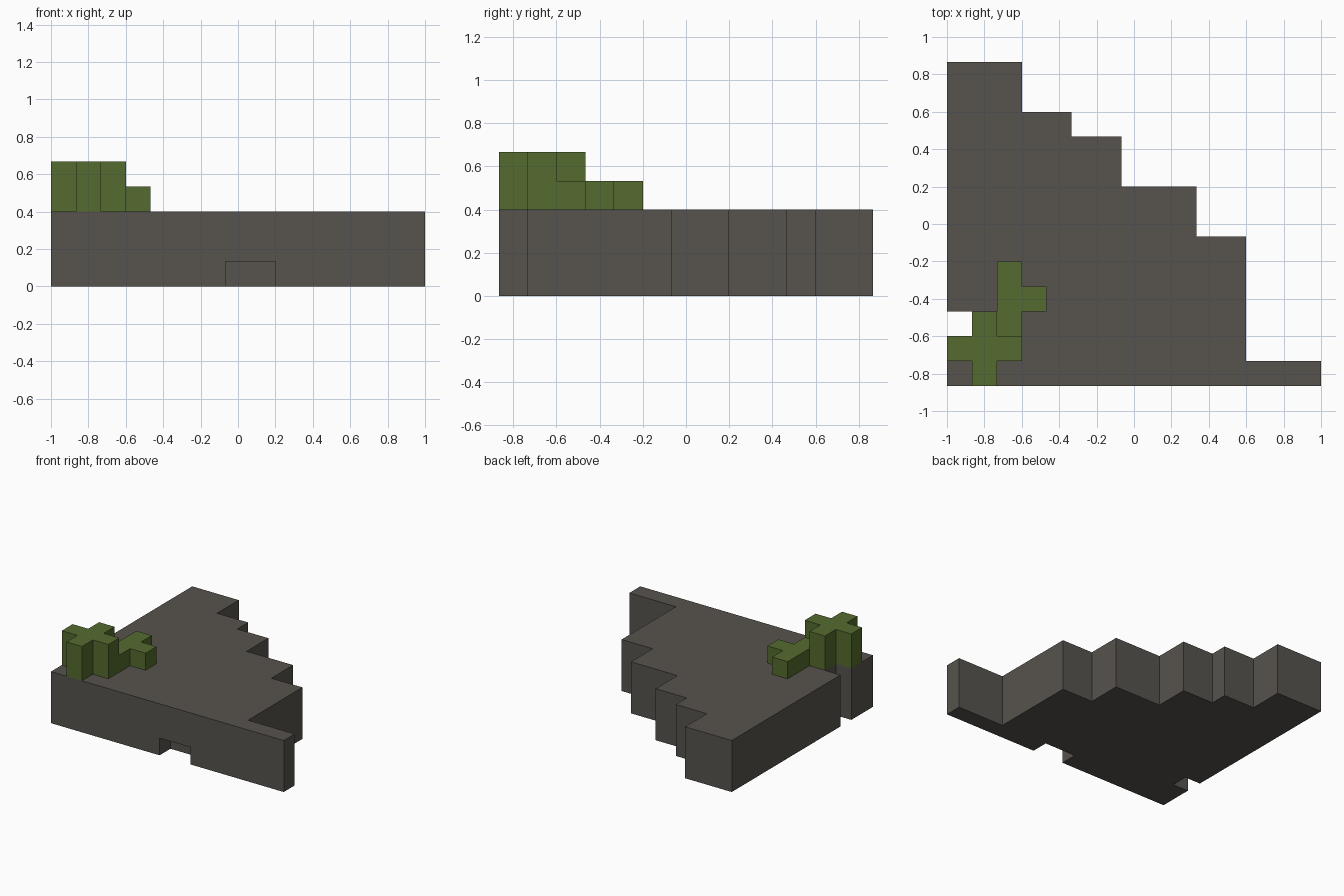
import bpy
import bmesh

if "Cube" in bpy.data.objects:
    bpy.data.objects.remove(bpy.data.objects["Cube"])

U = 1 / 15  # grid step; every corner of the model lies on it


def material(name, rgb):
    m = bpy.data.materials.new(name)
    m.diffuse_color = (*rgb, 1)
    m.use_nodes = True
    m.node_tree.nodes["Principled BSDF"].inputs["Base Color"].default_value = m.diffuse_color
    return m


def prism(name, outline, z0, z1, mat=None):
    """Extrude a counter-clockwise outline (grid steps) from z0 to z1."""
    bm = bmesh.new()
    face = bm.faces.new([bm.verts.new((x * U, y * U, z0 * U)) for x, y in outline])
    top = bmesh.ops.extrude_face_region(bm, geom=[face], use_keep_orig=True)["geom"]
    verts = [g for g in top if isinstance(g, bmesh.types.BMVert)]
    bmesh.ops.translate(bm, verts=verts, vec=(0, 0, (z1 - z0) * U))
    bmesh.ops.recalc_face_normals(bm, faces=bm.faces)
    mesh = bpy.data.meshes.new(name)
    bm.to_mesh(mesh)
    bm.free()
    obj = bpy.data.objects.new(name, mesh)
    bpy.context.collection.objects.link(obj)
    if mat:
        mesh.materials.append(mat)
    return obj


stone = material("stone grey", (0.095, 0.087, 0.076))
moss = material("moss green", (0.091, 0.147, 0.028))

# Stone slab: stepped diagonal edge, one notch in the left side
slab = prism("stone_slab", [
    (-15, -13), (15, -13), (15, -11), (9, -11), (9, -1), (5, -1), (5, 3),
    (-1, 3), (-1, 7), (-5, 7), (-5, 9), (-9, 9), (-9, 13), (-15, 13),
    (-15, -7), (-13, -7), (-13, -9), (-15, -9)], 0, 6, stone)

# Small recess at the bottom of the front face
cutter = prism("recess_cutter", [(-1, -15), (3, -15), (3, -11), (-1, -11)], -2, 2, stone)
cutter.hide_render = True
cutter.hide_viewport = True
cut = slab.modifiers.new("front_recess", "BOOLEAN")
cut.operation = "DIFFERENCE"
cut.solver = "EXACT"
cut.object = cutter

# Tall cross-shaped plant
prism("tall_plant", [
    (-13, -13), (-11, -13), (-11, -11), (-9, -11), (-9, -9), (-11, -9),
    (-11, -7), (-13, -7), (-13, -9), (-15, -9), (-15, -11), (-13, -11)], 6, 10, moss)

# Low plant beside it, with one side arm
prism("low_plant", [
    (-11, -9), (-9, -9), (-9, -7), (-7, -7), (-7, -5), (-9, -5),
    (-9, -3), (-11, -3)], 6, 8, moss)
